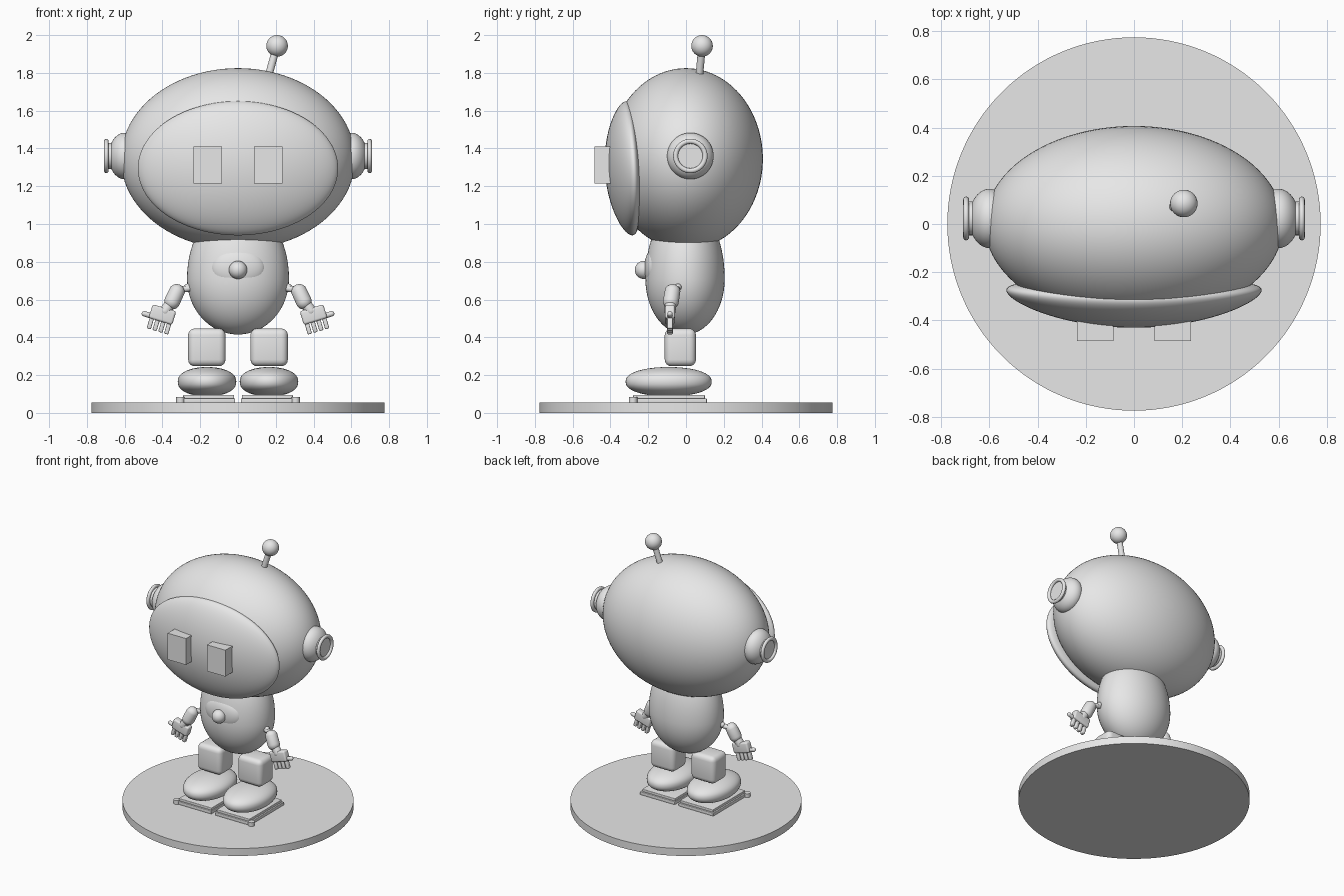
import bpy
import bmesh
from math import radians, pi
from mathutils import Vector, Matrix

cube = bpy.data.objects.get("Cube")
if cube:
    bpy.data.objects.remove(cube, do_unlink=True)

GREY = (0.8, 0.8, 0.8, 1)
grey = bpy.data.materials.new("plain grey")
grey.use_nodes = True
grey.diffuse_color = GREY
grey.node_tree.nodes["Principled BSDF"].inputs["Base Color"].default_value = GREY


def finish(name, bm, matrix=Matrix()):
    """Turn a bmesh into a smooth-shaded object with the material."""
    bm.transform(matrix)
    bmesh.ops.recalc_face_normals(bm, faces=bm.faces)
    mesh = bpy.data.meshes.new(name)
    bm.to_mesh(mesh)
    bm.free()
    mesh.materials.append(grey)
    obj = bpy.data.objects.new(name, mesh)
    bpy.context.collection.objects.link(obj)
    bpy.ops.object.select_all(action='DESELECT')
    obj.select_set(True)
    bpy.context.view_layer.objects.active = obj
    bpy.ops.object.shade_smooth_by_angle(angle=radians(35))
    return obj


def ellipsoid(name, centre, radii, shape=None, detail=48):
    """Sphere scaled to radii; shape may remap each unit-sphere point first."""
    bm = bmesh.new()
    bmesh.ops.create_uvsphere(bm, u_segments=detail, v_segments=detail // 2, radius=1)
    if shape:
        for v in bm.verts:
            v.co = shape(v.co.copy())
    return finish(name, bm, Matrix.Translation(centre) @ Matrix.Diagonal((*radii, 1)))


def box(name, centre, size, bevel=0.0, turn=0.0):
    bm = bmesh.new()
    bmesh.ops.create_cube(bm, size=1)
    bm.transform(Matrix.Diagonal((*size, 1)))
    if bevel:
        bmesh.ops.bevel(bm, geom=bm.edges[:], offset=bevel, segments=4,
                        profile=0.5, affect='EDGES')
    return finish(name, bm, Matrix.Translation(centre) @ Matrix.Rotation(turn, 4, 'Y'))


def between(start, end):
    """Matrix that lays the z axis along start to end, centred between them."""
    a, b = Vector(start), Vector(end)
    turn = (b - a).to_track_quat('Z', 'Y').to_matrix().to_4x4()
    return Matrix.Translation((a + b) / 2) @ turn, (b - a).length


def rod(name, start, end, radius, segments=32):
    matrix, length = between(start, end)
    bm = bmesh.new()
    bmesh.ops.create_cone(bm, cap_ends=True, segments=segments,
                          radius1=radius, radius2=radius, depth=length)
    return finish(name, bm, matrix)


def capsule(name, start, end, radius):
    matrix, length = between(start, end)
    bm = bmesh.new()
    bmesh.ops.create_uvsphere(bm, u_segments=24, v_segments=16, radius=radius)
    for v in bm.verts:
        v.co.z += length / 2 if v.co.z > -1e-5 else -length / 2
    return finish(name, bm, matrix)


def ring(name, centre, radius, thickness, depth):
    """Torus facing along x."""
    bm = bmesh.new()
    n, m = 48, 12
    profile = Matrix.Translation((0, 0, radius)) @ Matrix.Diagonal((depth, 1, thickness, 1))
    circle = bmesh.ops.create_circle(bm, segments=m, radius=1,
                                     matrix=profile @ Matrix.Rotation(pi / 2, 4, 'X'))
    edges = list({e for v in circle["verts"] for e in v.link_edges})
    bmesh.ops.spin(bm, geom=circle["verts"] + edges, cent=(0, 0, 0), axis=(1, 0, 0),
                   angle=2 * pi, steps=n, use_merge=True)
    bmesh.ops.remove_doubles(bm, verts=bm.verts, dist=1e-4)
    return finish(name, bm, Matrix.Translation(centre))


# Round stand
rod("stand", (0, 0, 0), (0, 0, 0.055), 0.775, 128)

# Head and the curved face plate that wraps its front
ellipsoid("head", (0, 0, 1.345), (0.62, 0.407, 0.48), detail=96)


def wrap(p):
    return Vector((p.x, 0.09 * p.y + 0.065 * p.x ** 2 + 0.04 * p.z ** 2 - 0.015 * p.z, p.z))


ellipsoid("face_plate", (0, -0.34, 1.295), (0.53, 1, 0.355), wrap, 96)

# Antenna
rod("antenna_rod", (0.155, 0.068, 1.76), (0.205, 0.085, 1.94), 0.02)
ellipsoid("antenna_ball", (0.207, 0.085, 1.943), (0.057,) * 3)

# Egg body, taller above its widest line
ellipsoid("body", (0, -0.005, 0.71), (0.27, 0.21, 0.295),
          lambda p: Vector((p.x, p.y, p.z * (1.35 if p.z > 0 else 1))), 64)
ellipsoid("chest_disc", (0, -0.165, 0.765), (0.145, 0.056, 0.11))
ellipsoid("chest_button", (0, -0.223, 0.757), (0.048,) * 3)


def puff(p):
    """Fuller ends than a plain ellipsoid."""
    return Vector((p.x, p.y, (abs(p.z) ** 0.85) * (1 if p.z > 0 else -1)))


for s, side in ((1, "left"), (-1, "right")):
    # Eye block
    box(side + "_eye", (s * 0.161, -0.435, 1.312), (0.15, 0.1, 0.195))

    # Ear dome, hub and rim
    ellipsoid(side + "_ear", (s * 0.6, 0.023, 1.36), (0.085, 0.123, 0.123))
    rod(side + "_ear_hub", (s * 0.62, 0.023, 1.36), (s * 0.694, 0.023, 1.36), 0.07)
    ring(side + "_ear_rim", (s * 0.697, 0.023, 1.36), 0.078, 0.013, 0.012)

    # Arm
    rod(side + "_shoulder", (s * 0.22, -0.04, 0.665), (s * 0.32, -0.055, 0.65), 0.017)
    ellipsoid(side + "_shoulder_joint", (s * 0.268, -0.043, 0.665), (0.019,) * 3, detail=24)
    capsule(side + "_upper_arm", (s * 0.325, -0.072, 0.64), (s * 0.348, -0.08, 0.59), 0.042)
    capsule(side + "_wrist", (s * 0.35, -0.08, 0.59), (s * 0.385, -0.085, 0.54), 0.03)

    # Hand, tilted outward
    tilt = -0.295 * s
    palm = Vector((s * 0.4, -0.085, 0.52))
    turn = Matrix.Rotation(tilt, 3, 'Y')
    box(side + "_palm", palm, (0.13, 0.052, 0.075), 0.012, tilt)
    for i in range(4):
        x = s * (-0.048 + 0.032 * i)
        box(f"{side}_finger_{i + 1}", palm + turn @ Vector((x, 0, -0.06)),
            (0.023, 0.03, 0.065), 0.006, tilt)
    capsule(side + "_thumb", (s * 0.45, -0.085, 0.51), (s * 0.496, -0.085, 0.525), 0.014)

    # Leg and foot
    box(side + "_leg", (s * 0.165, -0.03, 0.347), (0.198, 0.165, 0.2), 0.035)
    ellipsoid(side + "_foot", (s * 0.164, -0.092, 0.165), (0.155, 0.228, 0.078), puff)

    # Two-layer sole with a small peg at the outer front corner
    box(side + "_sole_upper", (s * 0.155, -0.09, 0.085), (0.27, 0.38, 0.02), 0.004)
    box(side + "_sole_lower", (s * 0.158, -0.09, 0.065), (0.285, 0.4, 0.024), 0.004)
    rod(side + "_sole_peg", (s * 0.305, -0.28, 0.052), (s * 0.305, -0.28, 0.083), 0.022)
